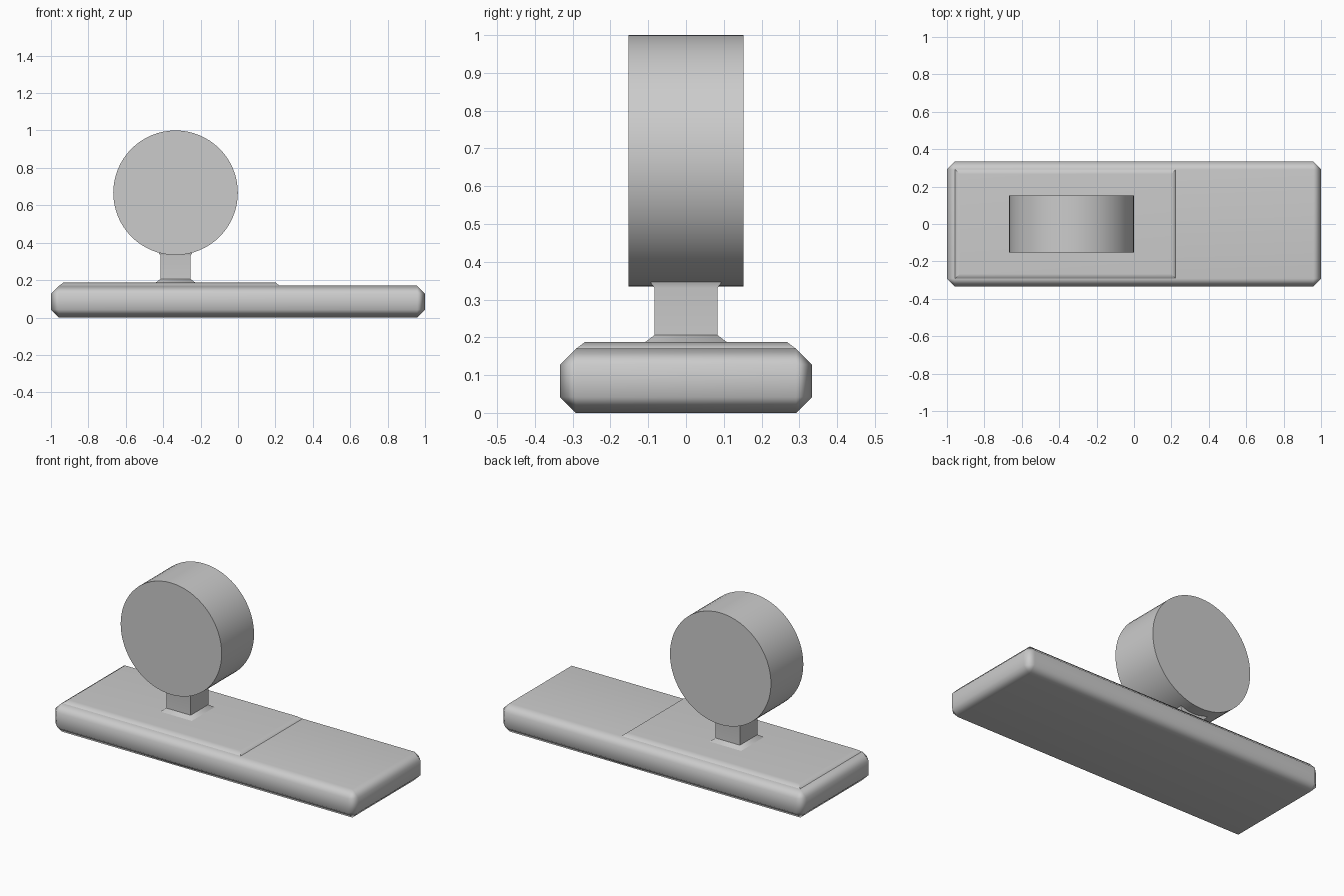
import bpy, bmesh
from math import radians

if "Cube" in bpy.data.objects:
    bpy.data.objects.remove(bpy.data.objects["Cube"])


def finish(name, bm, angle=50):
    bmesh.ops.recalc_face_normals(bm, faces=bm.faces)
    mesh = bpy.data.meshes.new(name)
    bm.to_mesh(mesh)
    bm.free()
    ob = bpy.data.objects.new(name, mesh)
    bpy.context.collection.objects.link(ob)
    bpy.ops.object.select_all(action='DESELECT')
    bpy.context.view_layer.objects.active = ob
    ob.select_set(True)
    bpy.ops.object.shade_smooth_by_angle(angle=radians(angle))
    wn = ob.modifiers.new("weighted_normal", 'WEIGHTED_NORMAL')
    wn.keep_sharp = True
    return ob


def stacked_rects(name, rings):
    """Loft rectangles given as (x0, x1, half_y, z)."""
    bm = bmesh.new()
    loops = [[bm.verts.new(p) for p in ((x0, -y, z), (x1, -y, z), (x1, y, z), (x0, y, z))]
             for x0, x1, y, z in rings]
    for a, b in zip(loops, loops[1:]):
        for i in range(4):
            j = (i + 1) % 4
            bm.faces.new((a[i], a[j], b[j], b[i]))
    bm.faces.new(loops[0])
    bm.faces.new(loops[-1])
    return finish(name, bm)


# Chamfered base slab
H, C = 0.17, 0.042
bm = bmesh.new()
bmesh.ops.create_cube(bm, size=1)
for v in bm.verts:
    v.co = (v.co.x * 2, v.co.y * 0.667, (v.co.z + 0.5) * H)
bmesh.ops.bevel(bm, geom=bm.edges[:], offset=C, offset_type='OFFSET',
                segments=1, affect='EDGES', profile=0.5)
finish("base", bm)

# Raised platform on the left part of the base
stacked_rects("platform", [(-0.958, 0.225, 0.291, 0.165),
                           (-0.956, 0.222, 0.291, 0.17),
                           (-0.932, 0.2, 0.267, 0.188)])

# Square neck with a flared foot and a small flare under the drum
CX = -0.334
stacked_rects("neck", [(CX - dx, CX + dx, dy, z) for dx, dy, z in (
    (0.107, 0.11, 0.186), (0.08, 0.083, 0.206), (0.08, 0.083, 0.331),
    (0.089, 0.092, 0.342), (0.089, 0.092, 0.36))])

# Round drum lying along y
bm = bmesh.new()
bmesh.ops.create_cone(bm, cap_ends=True, segments=64, radius1=0.333, radius2=0.333, depth=0.305)
for v in bm.verts:
    x, y, z = v.co
    v.co = (CX + x, z, 0.667 + y)
finish("drum", bm, 30)
